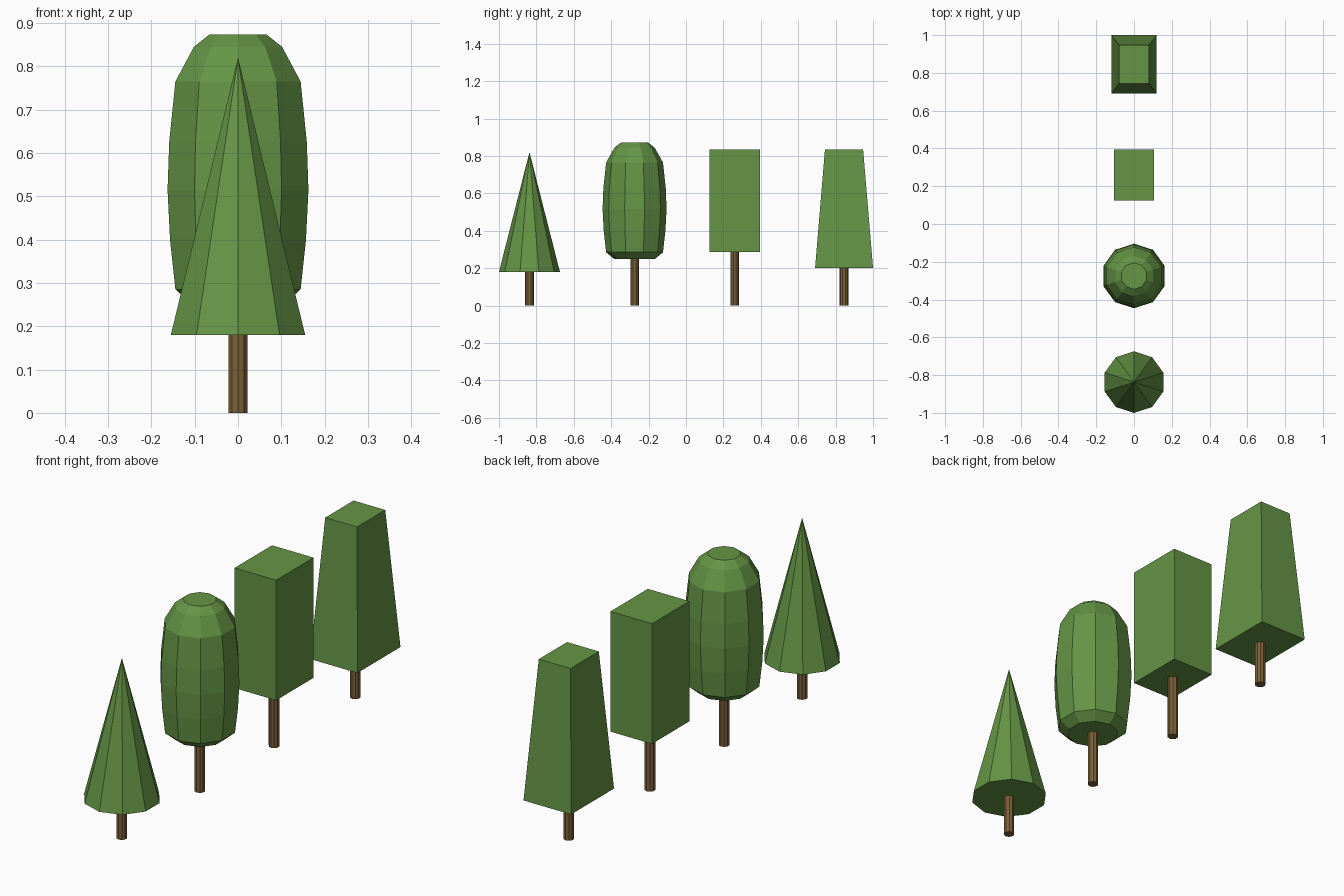
import bpy, bmesh
from math import cos, sin, pi

if "Cube" in bpy.data.objects:
    bpy.data.objects.remove(bpy.data.objects["Cube"])


def material(name, color):
    m = bpy.data.materials.new(name)
    m.diffuse_color = color
    m.use_nodes = True
    m.node_tree.nodes["Principled BSDF"].inputs["Base Color"].default_value = m.diffuse_color
    return m


LEAF = material("leaf_green", (0.13, 0.30, 0.06, 1))
BARK = material("bark_brown", (0.20, 0.12, 0.04, 1))


def loft(name, rings, y, mat):
    """Skin a stack of rings (lists of points, or a single apex) and cap the ends."""
    bm = bmesh.new()
    rows = [[bm.verts.new(p) for p in ring] for ring in rings]
    for a, b in zip(rows, rows[1:]):
        n = len(a)
        for i in range(n):
            j = (i + 1) % n
            bm.faces.new((a[i], a[j], b[0]) if len(b) == 1 else (a[i], a[j], b[j], b[i]))
    for row in (rows[0], rows[-1]):
        if len(row) > 2:
            bm.faces.new(row)
    bmesh.ops.recalc_face_normals(bm, faces=bm.faces)
    mesh = bpy.data.meshes.new(name)
    bm.to_mesh(mesh)
    bm.free()
    mesh.materials.append(mat)
    ob = bpy.data.objects.new(name, mesh)
    ob.location.y = y
    bpy.context.collection.objects.link(ob)
    return ob


def circle(r, z, n=10):
    # a vertex points along +y and -y
    return [(r * cos(pi / 2 + 2 * pi * i / n), r * sin(pi / 2 + 2 * pi * i / n), z)
            for i in range(n)]


def rect(hx, hy, z):
    return [(-hx, -hy, z), (hx, -hy, z), (hx, hy, z), (-hx, hy, z)]


# Cone tree crown
cone = [circle(0.163, 0.18), [(0, 0, 0.82)]]

# Rounded tree crown: (radius, height) profile
profile = [(0.11, 0.25), (0.152, 0.285), (0.165, 0.40), (0.171, 0.515),
           (0.167, 0.625), (0.152, 0.765), (0.107, 0.845), (0.07, 0.873)]
rounded = [circle(r, z) for r, z in profile]

# Box-cut and tapered tree crowns
box = [rect(0.105, 0.135, 0.287), rect(0.105, 0.135, 0.835)]
taper = [rect(0.12, 0.155, 0.20), rect(0.08, 0.102, 0.835)]

trees = [("cone", cone, -0.837), ("rounded", rounded, -0.275),
         ("box", box, 0.26), ("tapered", taper, 0.845)]

# Each tree: crown plus a trunk ending just inside it
for name, rings, y in trees:
    loft(name + "_tree_crown", rings, y, LEAF)
    top = rings[0][0][2] + 0.01
    loft(name + "_tree_trunk", [circle(0.023, 0), circle(0.023, top)], y, BARK)
